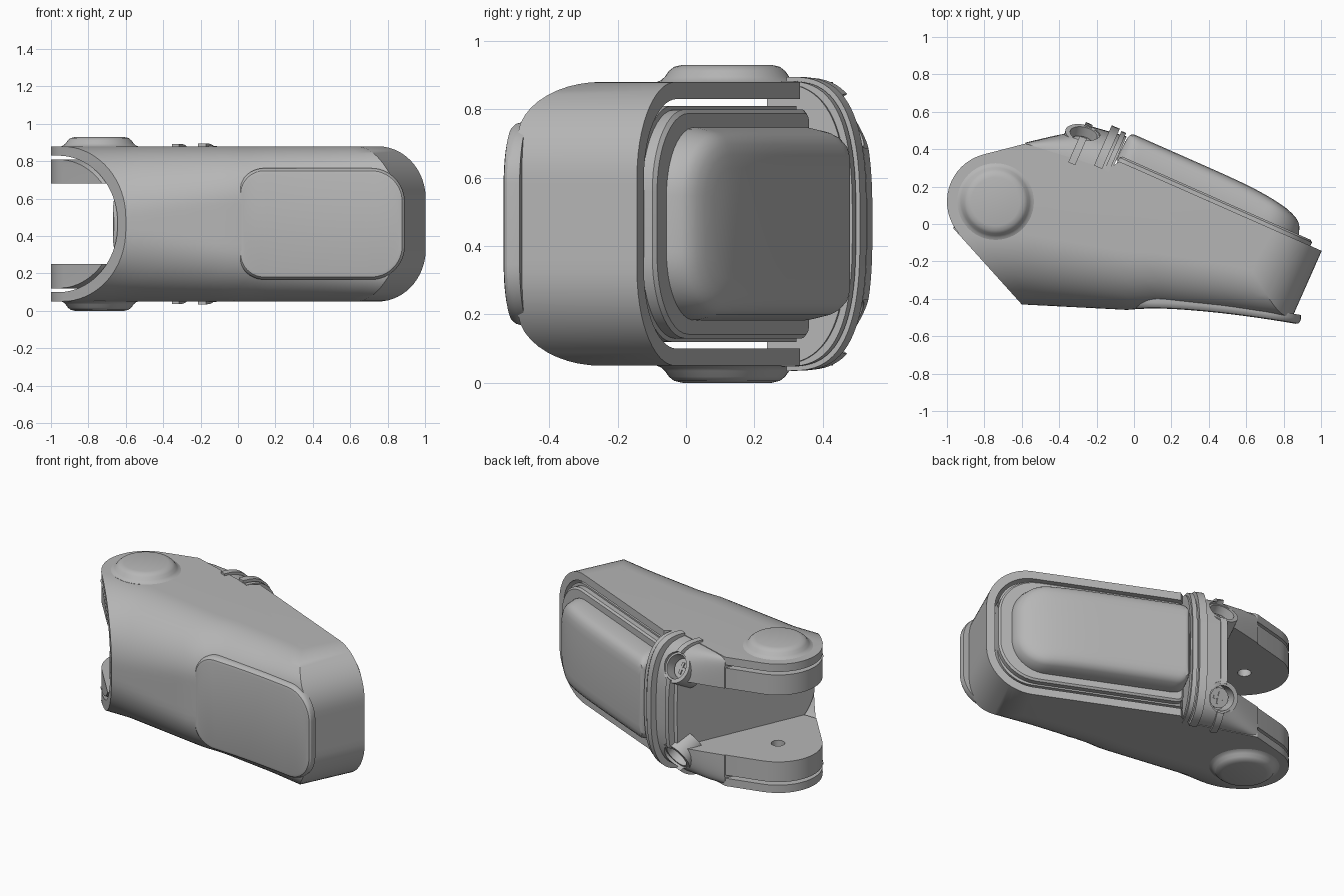
import bpy, math
from mathutils import Vector

if "Cube" in bpy.data.objects:
    bpy.data.objects.remove(bpy.data.objects["Cube"])

MID = 0.465
CA, SA = 0.915, 0.404          # lid axis, tilted in plan
mat = bpy.data.materials.new("grey_plastic")
mat.diffuse_color = (0.47, 0.47, 0.47, 1)
mat.use_nodes = True
mat.node_tree.nodes["Principled BSDF"].inputs["Base Color"].default_value = mat.diffuse_color


def uv(u, v):
    """Lid-aligned plan coordinates to x, y."""
    return (u * CA + v * SA, -u * SA + v * CA)


def make(name, verts, faces):
    me = bpy.data.meshes.new(name)
    me.from_pydata([tuple(v) for v in verts], [], faces)
    ob = bpy.data.objects.new(name, me)
    bpy.context.collection.objects.link(ob)
    me.materials.append(mat)
    bpy.ops.object.select_all(action='DESELECT')
    ob.select_set(True)
    bpy.context.view_layer.objects.active = ob
    bpy.ops.object.mode_set(mode='EDIT')
    bpy.ops.mesh.select_all(action='SELECT')
    bpy.ops.mesh.normals_make_consistent(inside=False)
    bpy.ops.object.mode_set(mode='OBJECT')
    return ob


def smooth(ob):
    bpy.ops.object.select_all(action='DESELECT')
    ob.select_set(True)
    bpy.context.view_layer.objects.active = ob
    bpy.ops.object.shade_smooth_by_angle(angle=math.radians(28))


def loft(name, rings, closed=False, strip_cap=False):
    n, m = len(rings[0]), len(rings)
    verts = [p for r in rings for p in r]
    faces = [(i * n + j, i * n + (j + 1) % n, (i + 1) % m * n + (j + 1) % n, (i + 1) % m * n + j)
             for i in range(m if closed else m - 1) for j in range(n)]
    if strip_cap:
        for b in (0, (m - 1) * n):
            faces += [(b + i, b + i + 1, b + n - 2 - i, b + n - 1 - i) for i in range(n // 2 - 1)]
    elif not closed:
        faces += [tuple(range(n)), tuple(range((m - 1) * n, m * n))]
    return make(name, verts, faces)


def cut(ob, cutter):
    mod = ob.modifiers.new("cut", 'BOOLEAN')
    mod.operation, mod.solver, mod.object = 'DIFFERENCE', 'EXACT', cutter
    bpy.ops.object.select_all(action='DESELECT')
    ob.select_set(True)
    bpy.context.view_layer.objects.active = ob
    bpy.ops.object.modifier_apply(modifier=mod.name)


def lerp_table(t, x):
    for (x0, y0), (x1, y1) in zip(t, t[1:]):
        if x <= x1 or (x1, y1) == t[-1]:
            return y0 + (y1 - y0) * (x - x0) / (x1 - x0)


def rounding(z, h, r, depth=None):
    """Inset of a rounded edge: r along z, depth across."""
    depth = min(r, h - 0.01) if depth is None else depth
    r = min(r, h - 0.01)
    t = min(1, max(0, (abs(z) - (h - r)) / r))
    return depth * (1 - math.sqrt(1 - t * t))


FRONT = [(-0.6, -0.43), (-0.02, -0.46), (0.1, -0.446), (0.5, -0.462), (0.85, -0.495)]
PIVOT = (-0.74, 0.12)


def hull(name, h, d, back=0.274, open_side=False):
    """Stack of plan outlines; front and far end draw in toward both sides."""
    rings = []
    for k in range(37):
        z = h * math.sin(math.pi * (k / 36 - 0.5))
        end = 0.976 - d - rounding(z, h, 0.28 - d)
        r, a1 = (0.45, 185) if open_side else (0.26, 222)
        pts = []
        for i in range(17):
            a = math.radians(105 + (a1 - 105) * i / 16)
            pts.append((PIVOT[0] + r * math.cos(a), PIVOT[1] + r * math.sin(a)))
        left = rounding(z, h, 0.38) + d
        xl = -0.6 - 0.9 * left - (0.2 if open_side else 0)
        right = rounding(z, h, 0.15, 0.2) + d
        xr = (end + SA * (-0.495 + right)) / CA
        for i in range(19):
            x = xl + (xr - xl) * i / 18
            s = min(1, max(0, (x + 0.6) / 1.45))
            ins = rounding(z, h, 0.38 - 0.23 * s, min(0.38, h - 0.01) * (1 - s) + 0.2 * s) + d
            if x < -0.6:
                ins = left
            pts.append((x, lerp_table(FRONT, max(x, -0.6)) + ins))
        pts.append(uv(end, back))
        if open_side:
            pts += [uv(-0.3, back), uv(-0.6, back + 0.1), (-0.6, 0.75)]
        else:
            pts += [uv(-0.205, back), uv(-0.25, 0.21), (-0.58, 0.43)]
        rings.append([(x, y, z + MID) for x, y in pts])
    return loft(name, rings)


def cylinder(name, c, axis, r, length, n=32):
    q = Vector(axis).normalized().to_track_quat('Z', 'Y')
    return loft(name, [[Vector(c) + q @ Vector((r * math.cos(2 * math.pi * i / n),
                        r * math.sin(2 * math.pi * i / n), s * length / 2)) for i in range(n)]
                       for s in (-1, 1)])


def block(name, u0, u1, v0, v1, h):
    return loft(name, [[(*uv(u, v), MID + z) for u, v in ((u0, v0), (u1, v0), (u1, v1), (u0, v1))]
                       for z in (-h, h)])


# outer shell, hollow and open toward the lid and the fork
shell = hull("outer_shell", 0.415, 0)
cut(shell, hull("shell_cavity_cutter", 0.365, 0.05, 0.5, True))

# inner frame with fork slot and pivot holes
frame = hull("inner_frame", 0.345, 0.07, 0.262)
slot = block("fork_slot_cutter", -1.6, -0.47, -0.9, 0.9, 0.215)
cut(frame, slot)
cut(frame, cylinder("pivot_hole_cutter", (*PIVOT, MID), (0, 0, 1), 0.04, 0.6))


def crown(u, base, top, h, e):
    pts = []
    for i in range(41):
        a = math.pi * i / 40
        c, s = math.cos(a), max(0, math.sin(a))
        pts.append((*uv(u, base + (top - base) * s ** (2 / e)),
                    MID + h * math.copysign(abs(c) ** (2 / e), c)))
    return pts


# shoulder joining the fork to the clamp
shoulder = loft("fork_shoulder", [crown(-0.705, 0.08, 0.165, 0.413, 9), crown(-0.6, 0.09, 0.245, 0.413, 6),
                                  crown(-0.5, 0.11, 0.32, 0.413, 4), crown(-0.42, 0.13, 0.385, 0.413, 3.2),
                                  crown(-0.225, 0.16, 0.412, 0.413, 2.9)])
cut(shoulder, slot)

# raised clamp bands
bands = []
for name, u0, u1, base, top, h in (("clamp_band_fork", -0.455, -0.415, 0.16, 0.395, 0.428),
                                   ("clamp_band_middle", -0.322, -0.275, 0.2, 0.435, 0.43),
                                   ("clamp_band_lid", -0.262, -0.235, 0.2, 0.428, 0.418)):
    bands.append(loft(name, [crown(u0, base, top, h, 2.9), crown(u1, base, top, h, 2.9)]))
cut(bands[0], slot)


def pad(name, a0, a1, half, rl, rr, rings, place, left_share=1):
    """Rounded slab: rings of (inset, height) over a rounded outline."""
    out, n = [], 40
    for ins, c in rings:
        l, r, hb = a0 + ins * left_share, a1 - ins, half - ins
        up = []
        for i in range(n + 1):
            a = l + (r - l) * (0.5 - 0.5 * math.cos(math.pi * i / n))
            b = hb
            for rad, dist in ((max(rl - ins, 0.01), a - l), (max(rr - ins, 0.01), r - a)):
                if dist < rad:
                    b = hb - rad + math.sqrt(max(0, rad * rad - (rad - dist) ** 2))
            up.append((a, b))
        out.append([place(a, b, c) for a, b in up] + [place(a, -b, c) for a, b in reversed(up)])
    return loft(name, out, strip_cap=True)


def on_lid(a, b, c):
    drop = 0.35 * max(0, (a - 0.14) / 0.66) ** 4
    return (*uv(a, 0.274 + c * (1 - min(drop, 0.45) if c > 0.04 else 1)), MID + b)


def on_front(a, b, c):
    t = (a - 0.1) / 0.8
    y = -0.449 - (0.089 * t ** 1.6 if t > 0 else 0.6 * t * t)
    return (a, y - c, MID + b)


# lid plate, lid panel and front grip pad
pad("lid_plate", -0.215, 0.91, 0.335, 0.04, 0.24,
    [(0, -0.05), (0, 0.02), (0.012, 0.03)], on_lid)
pad("lid_panel", -0.224, 0.83, 0.282, 0.08, 0.2,
    [(0, 0.0), (0, 0.05), (0.008, 0.085), (0.016, 0.115), (0.028, 0.136), (0.05, 0.152), (0.08, 0.16),
     (0.12, 0.164)], on_lid, 0.25)
pad("front_grip_pad", 0.0, 0.892, 0.298, 0.14, 0.18,
    [(0, -0.05), (0, -0.028), (0.005, -0.012), (0.014, -0.002), (0.03, 0.002)], on_front)

# pivot caps and clamp screws on both sides
for side, tag in ((1, "upper"), (-1, "lower")):
    prof = [(0.205, 0.4), (0.205, 0.415), (0.193, 0.42), (0.182, 0.43), (0.17, 0.447), (0.155, 0.459), (0.13, 0.465)]
    loft("pivot_cap_" + tag, [[(PIVOT[0] + r * math.cos(i * math.pi / 24), PIVOT[1] + r * math.sin(i * math.pi / 24),
                               MID + side * z) for i in range(48)] for r, z in prof])
    axis = Vector((0.2, 0.83, side * 0.5)).normalized()
    q = axis.to_track_quat('Z', 'Y')
    c = Vector((-0.275, 0.455, MID + side * 0.275))
    loft("screw_collar_" + tag,
         [[c + q @ Vector((r * math.cos(i * math.pi / 20), r * math.sin(i * math.pi / 20), s)) for i in range(40)]
          for r, s in ((0.1, -0.1), (0.1, 0.03), (0.074, 0.03), (0.074, -0.1))], closed=True)
    well = cylinder("screw_well_cutter_" + tag, c, axis, 0.086, 0.14)
    for ob in [shoulder, frame] + bands[:2]:
        cut(ob, well)
    cylinder("screw_head_" + tag, c - axis * 0.045, axis, 0.06, 0.05)
    for w, l, top in ((0.009, 0.036, -0.013), (0.036, 0.009, -0.014)):
        loft("screw_cross_" + tag, [[c + q @ Vector((x * w, y * l, s)) for x, y in ((-1, -1), (1, -1), (1, 1), (-1, 1))]
                                    for s in (-0.021, top)])

for ob in list(bpy.data.objects):
    if "cutter" in ob.name:
        ob.hide_render = True
        ob.hide_viewport = True
    else:
        smooth(ob)
